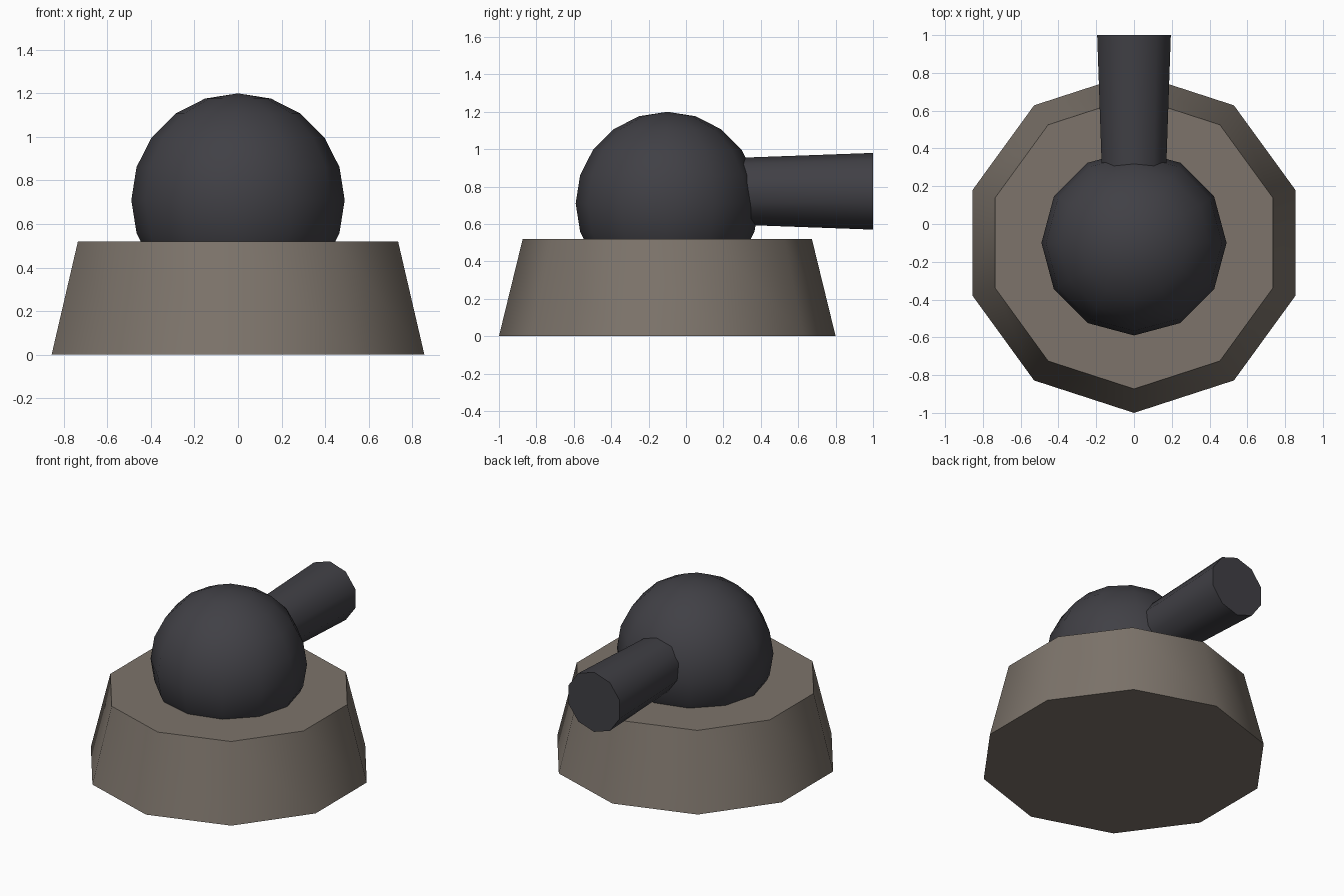
import bpy, math

if "Cube" in bpy.data.objects:
    bpy.data.objects.remove(bpy.data.objects["Cube"])


def material(name, rgb):
    m = bpy.data.materials.new(name)
    m.diffuse_color = (*rgb, 1)
    m.use_nodes = True
    m.node_tree.nodes["Principled BSDF"].inputs["Base Color"].default_value = m.diffuse_color
    return m


def finish(name, mat, angle):
    ob = bpy.context.object
    ob.name = name
    ob.data.materials.append(mat)
    bpy.ops.object.shade_smooth_by_angle(angle=math.radians(angle))
    return ob


stone = material("warm grey stone", (0.205, 0.175, 0.147))
iron = material("dark iron", (0.052, 0.051, 0.060))

CY = -0.1  # shared centre of base and dome

# Tapered ten-sided base, one corner facing the front
bpy.ops.mesh.primitive_cone_add(vertices=10, radius1=0.9, radius2=0.773, depth=0.52,
                                location=(0, CY, 0.26), rotation=(0, 0, math.pi))
finish("base", stone, 40)

# Ball turret sunk into the base
bpy.ops.mesh.primitive_uv_sphere_add(segments=12, ring_count=10, radius=0.49,
                                     location=(0, CY, 0.71))
finish("ball_turret", iron, 60)

# Barrel flaring slightly toward the back, with a corner at top and bottom
bpy.ops.mesh.primitive_cone_add(vertices=10, radius1=0.165, radius2=0.205, depth=1 - CY,
                                location=(0, (1 + CY) / 2, 0.775),
                                rotation=(-math.pi / 2, 0, 0))
finish("barrel", iron, 40)
